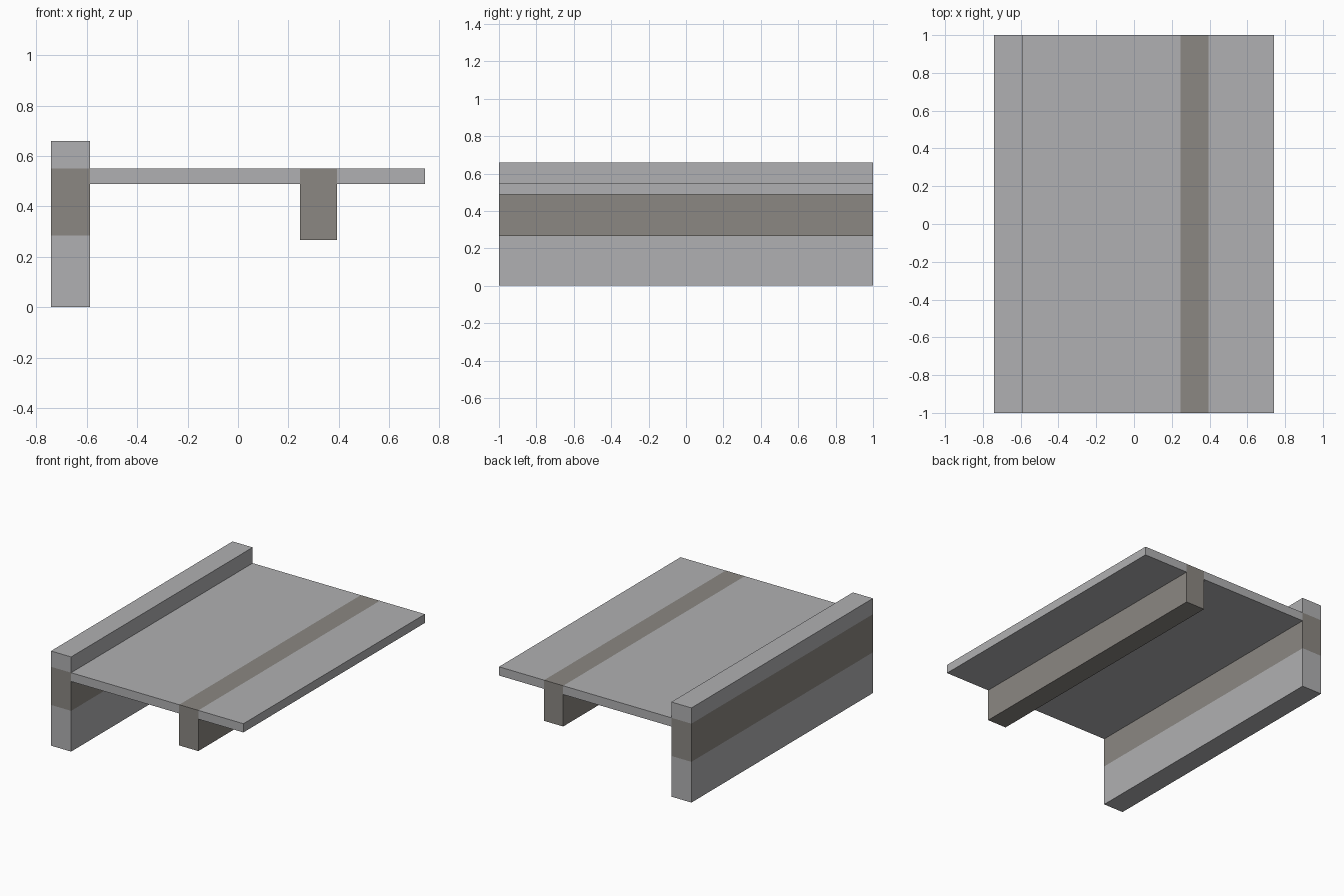
import bpy, bmesh
from mathutils import Vector

if "Cube" in bpy.data.objects:
    bpy.data.objects.remove(bpy.data.objects["Cube"])


def material(name, rgb):
    m = bpy.data.materials.new(name)
    m.diffuse_color = (*rgb, 1.0)
    m.use_nodes = True
    m.node_tree.nodes["Principled BSDF"].inputs["Base Color"].default_value = m.diffuse_color
    return m


GREY = material("light_grey", (0.434, 0.434, 0.445))
BROWN = material("warm_brown_grey", (0.258, 0.242, 0.223))


def box(name, lo, hi, base, band=None):
    """Box from corner lo to hi; band = (axis, start, end) is painted brown."""
    lo, hi = Vector(lo), Vector(hi)
    bm = bmesh.new()
    bmesh.ops.create_cube(bm, size=1)
    for v in bm.verts:
        v.co = [(lo[i] + hi[i]) / 2 + v.co[i] * (hi[i] - lo[i]) for i in range(3)]
    if band:
        axis, start, end = band
        normal = Vector([float(i == axis) for i in range(3)])
        for cut in (start, end):
            bmesh.ops.bisect_plane(bm, geom=bm.verts[:] + bm.edges[:] + bm.faces[:],
                                   plane_co=normal * cut, plane_no=normal)
        for f in bm.faces:
            f.material_index = int(start < f.calc_center_median()[axis] < end)
    bmesh.ops.recalc_face_normals(bm, faces=bm.faces[:])
    mesh = bpy.data.meshes.new(name)
    bm.to_mesh(mesh)
    bm.free()
    mesh.materials.append(base)
    if band:
        mesh.materials.append(BROWN)
    obj = bpy.data.objects.new(name, mesh)
    bpy.context.collection.objects.link(obj)
    return obj


DECK_BOTTOM, DECK_TOP = 0.489, 0.55
BEAM_L, BEAM_R = 0.247, 0.394
WALL_IN, EDGE = -0.587, 0.742

# Tall side wall with a brown band level with the deck
box("side_wall", (-EDGE, -1, 0), (WALL_IN, 1, 0.66), GREY, (2, 0.284, DECK_TOP))
# Deck slab, with the beam line showing through as a stripe
box("deck", (WALL_IN, -1, DECK_BOTTOM), (EDGE, 1, DECK_TOP), GREY, (0, BEAM_L, BEAM_R))
# Support beam hanging under the deck
box("support_beam", (BEAM_L, -1, 0.266), (BEAM_R, 1, DECK_BOTTOM), BROWN)
